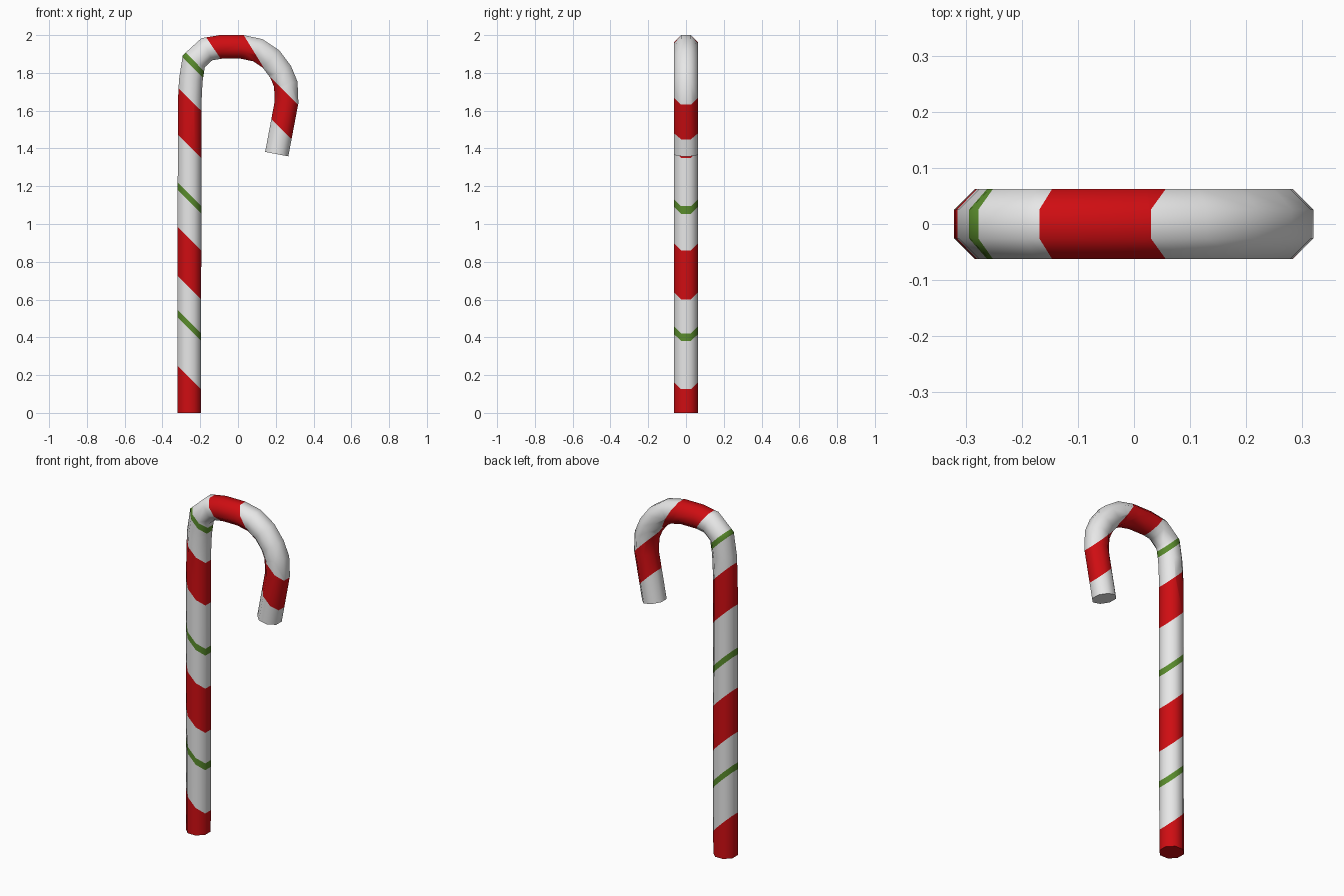
import bpy, bmesh, math
from mathutils import Vector

if "Cube" in bpy.data.objects:
    bpy.data.objects.remove(bpy.data.objects["Cube"])


def material(name, rgb):
    m = bpy.data.materials.new(name)
    m.diffuse_color = (*rgb, 1)
    m.use_nodes = True
    m.node_tree.nodes["Principled BSDF"].inputs["Base Color"].default_value = m.diffuse_color
    return m


white = material("sugar white", (0.80, 0.80, 0.80))
red = material("stripe red", (0.62, 0.004, 0.006))
green = material("stripe green", (0.10, 0.26, 0.025))

# Centre line of the cane (x, z): straight stem, then the hook
path = [(-0.258, 0), (-0.256, 1.64), (-0.25, 1.76), (-0.234, 1.862), (-0.165, 1.925),
        (-0.09, 1.938), (0.02, 1.938), (0.105, 1.92), (0.175, 1.873), (0.226, 1.805),
        (0.253, 1.74), (0.257, 1.645), (0.205, 1.37)]
pts = [Vector(p) for p in path]
APOTHEM, SIDES = 0.0625, 8
radius = APOTHEM / math.cos(math.pi / SIDES)

# Sweep an octagon along the path with mitred joints
bm = bmesh.new()
rings = []
for i, p in enumerate(pts):
    d_in = (p - pts[max(i - 1, 0)]).normalized() if i else (pts[1] - p).normalized()
    d_out = (pts[i + 1] - p).normalized() if i < len(pts) - 1 else d_in
    t = (d_in + d_out).normalized()
    miter = 1 / t.dot(d_in)
    if i == 0:
        t = Vector((0, 1))
    n = Vector((t.y, -t.x)) * miter
    ring = []
    for k in range(SIDES):
        a = (k + 0.5) * 2 * math.pi / SIDES
        q = p + n * radius * math.cos(a)
        ring.append(bm.verts.new((q.x, radius * math.sin(a), q.y)))
    rings.append(ring)
for r0, r1 in zip(rings, rings[1:]):
    for k in range(SIDES):
        j = (k + 1) % SIDES
        bm.faces.new((r0[k], r0[j], r1[j], r1[k]))
bm.faces.new(rings[0])
bm.faces.new(rings[-1])
bmesh.ops.recalc_face_normals(bm, faces=bm.faces)

# Stripe bands: slanted planes x + z = u on stem and hook, steeper ones on the arch
stem_red = [(-1, -0.07), (0.405, 0.665), (1.155, 1.405)]
stem_green = [(0.185, 0.225), (0.86, 0.90), (1.59, 1.63)]
hook_red = (1.732, 1.95)
arch_lines = [((-0.17, 1.99), (-0.095, 1.88)), ((0.03, 2.0), (0.11, 1.87))]


def is_stem(c):
    return c.x < -0.12 and c.x + c.z < 1.75


def is_arch(c):
    return -0.22 < c.x < 0.16 and c.z > 1.75


def is_hook(c):
    return c.x > 0.07


def side(line, c):
    (x0, z0), (x1, z1) = line
    return (c.x - x0) * (z0 - z1) + (c.z - z0) * (x1 - x0)


def cut(test, co, no):
    faces = [f for f in bm.faces if test(f.calc_center_median())]
    edges = {e for f in faces for e in f.edges}
    verts = {v for f in faces for v in f.verts}
    bmesh.ops.bisect_plane(bm, geom=[*verts, *edges, *faces], plane_co=co, plane_no=no, dist=1e-5)


for band in stem_red + stem_green:
    for u in band:
        cut(lambda c: c.x < -0.12, (0, 0, u), (1, 0, 1))
for u in hook_red:
    cut(lambda c: c.x > 0.03, (0, 0, u), (1, 0, 1))
for (x0, z0), (x1, z1) in arch_lines:
    cut(is_arch, (x0, 0, z0), (z0 - z1, 0, x1 - x0))

# Colour every face by the band it lies in
for f in bm.faces:
    f.smooth = True
    c = f.calc_center_median()
    u = c.x + c.z
    if is_stem(c) and any(a < u < b for a, b in stem_red):
        f.material_index = 1
    elif is_stem(c) and any(a < u < b for a, b in stem_green):
        f.material_index = 2
    elif is_arch(c) and side(arch_lines[0], c) > 0 > side(arch_lines[1], c):
        f.material_index = 1
    elif is_hook(c) and hook_red[0] < u < hook_red[1]:
        f.material_index = 1

mesh = bpy.data.meshes.new("candy_cane")
bm.to_mesh(mesh)
bm.free()
for m in (white, red, green):
    mesh.materials.append(m)
cane = bpy.data.objects.new("candy_cane", mesh)
bpy.context.collection.objects.link(cane)
bpy.context.view_layer.objects.active = cane
cane.select_set(True)
bpy.ops.object.shade_smooth_by_angle(angle=math.radians(60))
